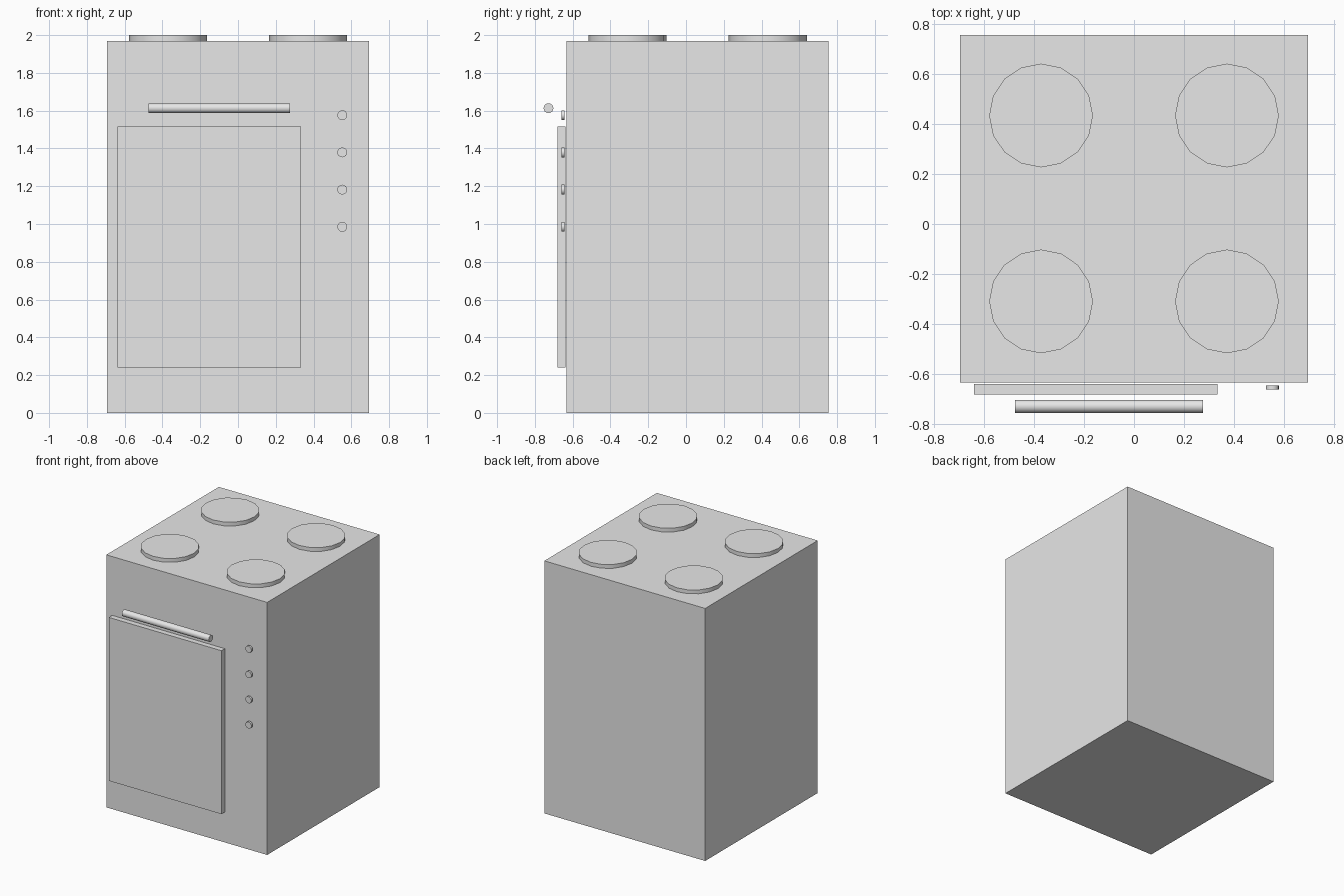
import bpy, math

if "Cube" in bpy.data.objects:
    bpy.data.objects.remove(bpy.data.objects["Cube"])

grey = bpy.data.materials.new("light_grey")
grey.diffuse_color = (0.8, 0.8, 0.8, 1)
grey.use_nodes = True
grey.node_tree.nodes["Principled BSDF"].inputs["Base Color"].default_value = grey.diffuse_color


def finish(obj, name):
    obj.name = name
    obj.data.name = name
    obj.data.materials.append(grey)


def box(name, lo, hi):
    bpy.ops.mesh.primitive_cube_add(
        size=1, location=[(a + b) / 2 for a, b in zip(lo, hi)])
    obj = bpy.context.object
    obj.scale = [b - a for a, b in zip(lo, hi)]
    bpy.ops.object.transform_apply(location=False, rotation=False, scale=True)
    finish(obj, name)


def cylinder(name, centre, radius, length, rotation=(0, 0, 0), sides=16):
    bpy.ops.mesh.primitive_cylinder_add(
        vertices=sides, radius=radius, depth=length,
        location=centre, rotation=rotation)
    finish(bpy.context.object, name)
    bpy.ops.object.shade_smooth_by_angle(angle=math.radians(30))


# Oven body and the door panel standing just off its front
box("oven_body", (-0.694, -0.632, 0), (0.694, 0.755, 1.97))
box("oven_door", (-0.639, -0.680, 0.24), (0.333, -0.638, 1.515))

# Four hot plates
for side, x in (("left", -0.371), ("right", 0.371)):
    for row, y in (("front", -0.309), ("back", 0.433)):
        cylinder(f"hot_plate_{row}_{side}", (x, y, 1.98), 0.207, 0.04)

# Horizontal door handle
cylinder("door_handle", (-0.1, -0.728, 1.613), 0.026, 0.75,
         (0, math.pi / 2, 0))

# Column of control knobs
for i in range(4):
    cylinder(f"control_knob_{i + 1}", (0.552, -0.652, 1.576 - 0.197 * i),
             0.026, 0.016, (math.pi / 2, 0, 0))
